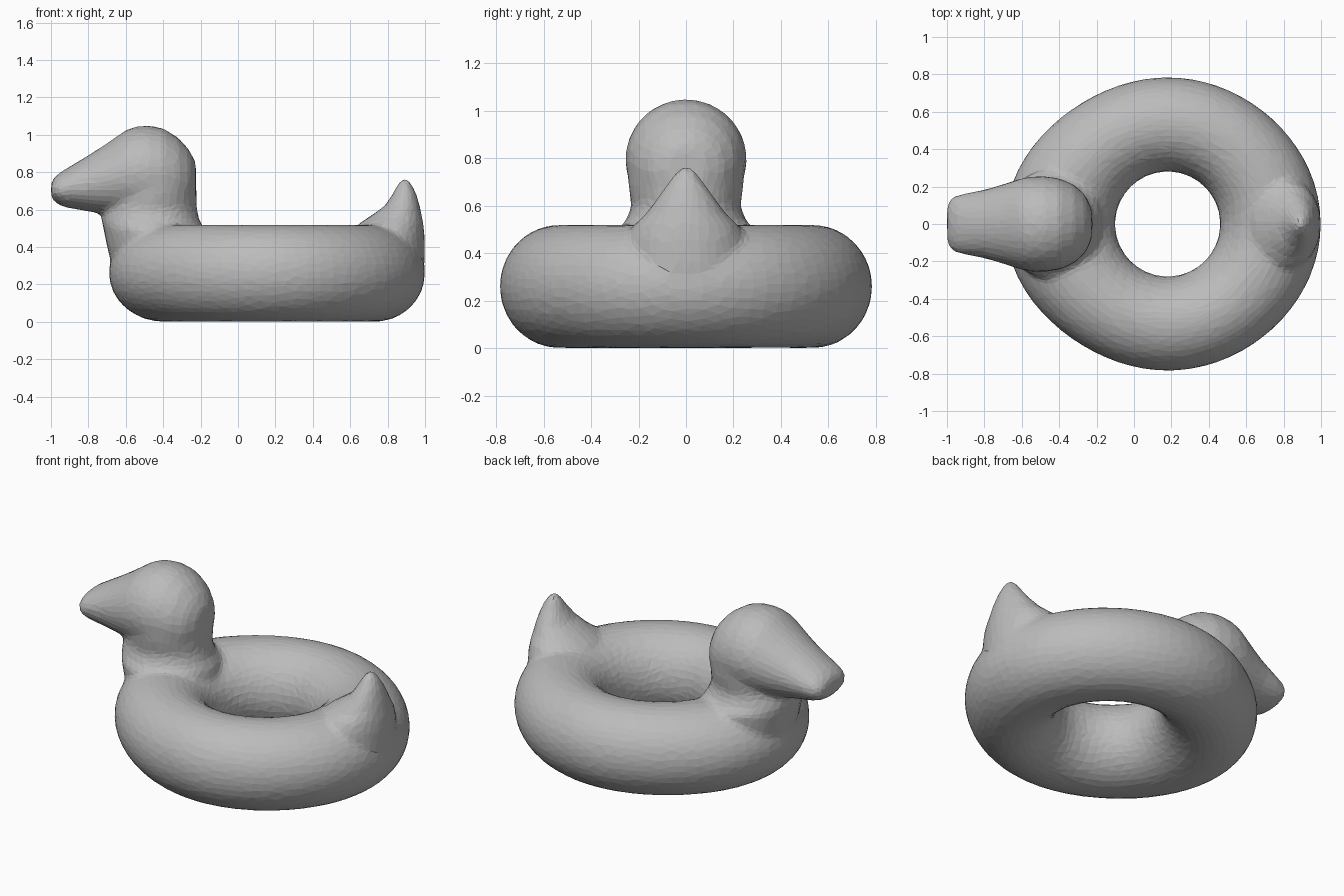
import bpy, bmesh
from math import sin, cos, pi, tau
from mathutils import Vector

cube = bpy.data.objects.get("Cube")
if cube:
    bpy.data.objects.remove(cube)

rubber = bpy.data.materials.new("grey rubber")
rubber.use_nodes = True
GREY = (0.5, 0.5, 0.5, 1)
rubber.diffuse_color = GREY
rubber.node_tree.nodes["Principled BSDF"].inputs["Base Color"].default_value = GREY

SIDES = 32
bm = bmesh.new()


def skin(rings, closed=False):
    """Bridge rings of points; loop them shut or cap both ends."""
    loops = [[bm.verts.new(p) for p in ring] for ring in rings]
    pairs = list(zip(loops, loops[1:]))
    if closed:
        pairs.append((loops[-1], loops[0]))
    else:
        bm.faces.new(loops[0])
        bm.faces.new(loops[-1])
    for a, b in pairs:
        for i in range(len(a)):
            j = (i + 1) % len(a)
            bm.faces.new((a[i], a[j], b[j], b[i]))


def angles():
    return [tau * i / SIDES for i in range(SIDES)]


def upright(sections):
    """Stack of ellipses: height, x from, x to, half width in y."""
    skin([[((x0 + x1) / 2 + (x1 - x0) / 2 * cos(a), w * sin(a), z)
           for a in angles()] for z, x0, x1, w in sections])


def lengthwise(sections):
    """Row of ellipses along x: x, bottom, top, half width in y."""
    skin([[(x, w * cos(a), (z0 + z1) / 2 + (z1 - z0) / 2 * sin(a))
           for a in angles()] for x, z0, z1, w in sections])


# Swim ring, a little wider under the neck and tail
rings = []
for k in range(72):
    t = tau * k / 72
    reach = 0.785 + (0.035 if cos(t) > 0 else 0.085) * cos(t) ** 4
    mid, half = (reach + 0.28) / 2, (reach - 0.28) / 2
    rings.append([(0.18 + (mid + half * cos(a)) * cos(t),
                   (mid + half * cos(a)) * sin(t),
                   0.26 + 0.26 * sin(a)) for a in angles()])
skin(rings, closed=True)

# Neck, flaring into the ring
upright([(0.25, -0.66, -0.2, 0.25), (0.4, -0.70, -0.16, 0.29),
         (0.5, -0.72, -0.18, 0.29), (0.54, -0.73, -0.205, 0.25),
         (0.6, -0.72, -0.22, 0.23), (0.7, -0.69, -0.22, 0.245),
         (0.8, -0.65, -0.24, 0.24)])

# Head and beak
lengthwise([(-1.0, 0.67, 0.74, 0.09), (-0.985, 0.645, 0.77, 0.135),
            (-0.95, 0.62, 0.80, 0.155), (-0.9, 0.607, 0.83, 0.165),
            (-0.8, 0.59, 0.89, 0.183), (-0.7, 0.575, 0.955, 0.213),
            (-0.6, 0.56, 1.025, 0.245), (-0.55, 0.55, 1.043, 0.254),
            (-0.48, 0.54, 1.05, 0.256), (-0.4, 0.54, 1.035, 0.245),
            (-0.32, 0.56, 0.985, 0.21), (-0.26, 0.60, 0.92, 0.155),
            (-0.225, 0.67, 0.85, 0.08)])

# Pointed tail
upright([(0.2, 0.7, 0.985, 0.2), (0.35, 0.62, 1.0, 0.25),
         (0.46, 0.6, 0.998, 0.25), (0.52, 0.64, 0.992, 0.22),
         (0.56, 0.70, 0.985, 0.175), (0.62, 0.785, 0.972, 0.13),
         (0.68, 0.825, 0.955, 0.088), (0.73, 0.85, 0.933, 0.052),
         (0.765, 0.873, 0.91, 0.02)])

bmesh.ops.recalc_face_normals(bm, faces=bm.faces)
mesh = bpy.data.meshes.new("duck_swim_ring")
bm.to_mesh(mesh)
bm.free()
mesh.materials.append(rubber)
duck = bpy.data.objects.new("duck_swim_ring", mesh)
bpy.context.collection.objects.link(duck)

# Fuse into one skin, soften the joins, then thin to broad facets
fuse = duck.modifiers.new("fuse", "REMESH")
fuse.mode = "VOXEL"
fuse.voxel_size = 0.018
soften = duck.modifiers.new("soften", "SMOOTH")
soften.factor = 0.5
soften.iterations = 8
facet = duck.modifiers.new("facet", "DECIMATE")
facet.ratio = 0.1
